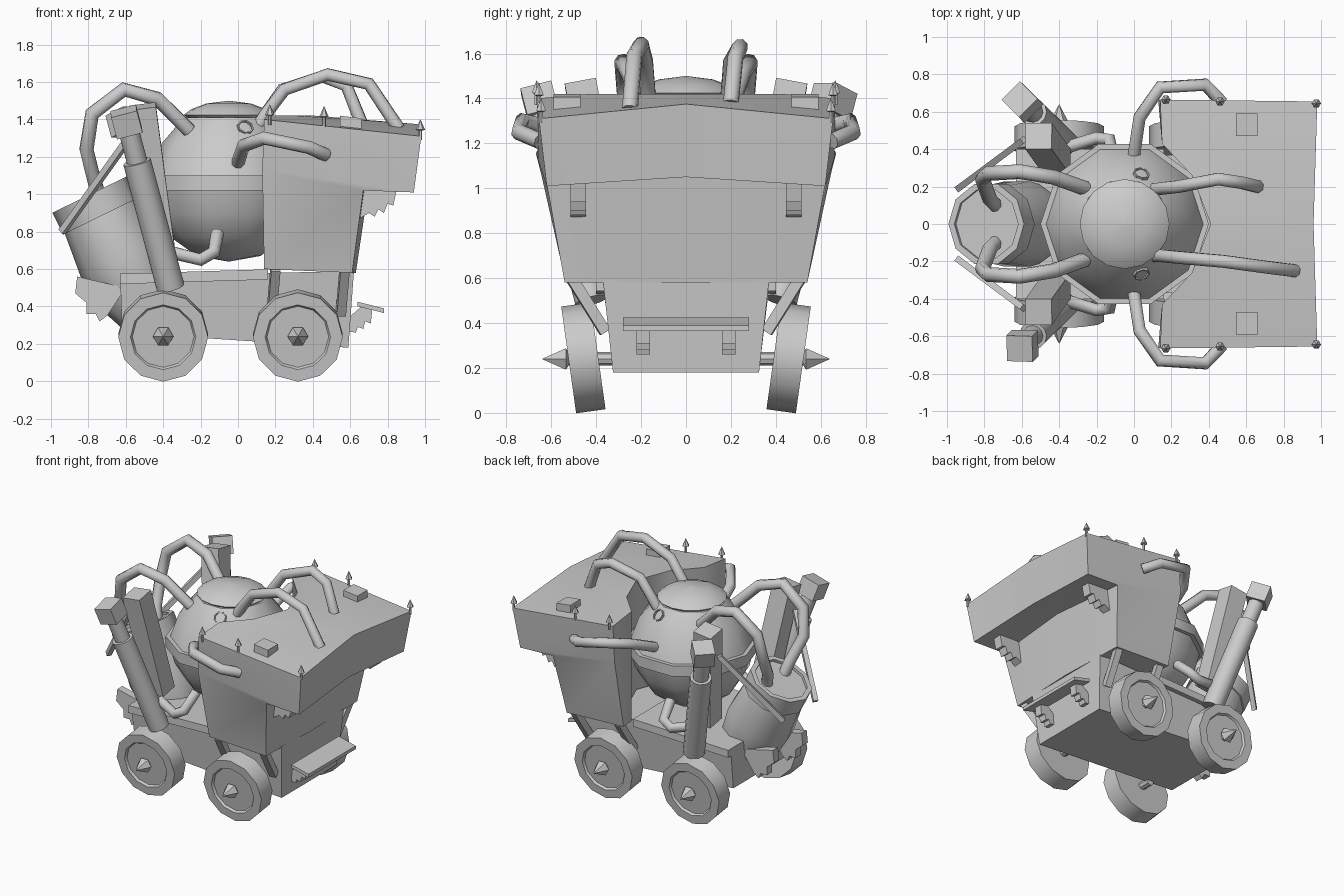
import bpy
import bmesh
import math
from mathutils import Vector, Quaternion

cube = bpy.data.objects.get("Cube")
if cube:
    bpy.data.objects.remove(cube, do_unlink=True)

grey = bpy.data.materials.new("plain grey")
grey.use_nodes = True
grey.diffuse_color = (0.6, 0.6, 0.6, 1)
grey.node_tree.nodes["Principled BSDF"].inputs["Base Color"].default_value = (0.6, 0.6, 0.6, 1)


def loft(name, rings, angle=40, fan_top=False):
    """Skin a list of rings with equal point counts and close both ends."""
    bm = bmesh.new()
    rows = [[bm.verts.new(p) for p in ring] for ring in rings]
    n = len(rows[0])
    for a, b in zip(rows, rows[1:]):
        for i in range(n):
            j = (i + 1) % n
            bm.faces.new((a[i], a[j], b[j], b[i]))
    bm.faces.new(rows[0])
    top = rows[-1]
    if fan_top:
        for i in range(1, n - 1):
            bm.faces.new((top[0], top[i], top[i + 1]))
    else:
        bm.faces.new(top)
    bmesh.ops.remove_doubles(bm, verts=bm.verts, dist=0.0005)
    bmesh.ops.recalc_face_normals(bm, faces=bm.faces)
    mesh = bpy.data.meshes.new(name)
    bm.to_mesh(mesh)
    bm.free()
    mesh.materials.append(grey)
    mesh.shade_smooth()
    mesh.set_sharp_from_angle(angle=math.radians(angle))
    obj = bpy.data.objects.new(name, mesh)
    bpy.context.collection.objects.link(obj)


def circle(centre, quat, r, sides, turn=0.0):
    ring = []
    for i in range(sides):
        a = turn + math.tau * i / sides
        ring.append(Vector(centre) + quat @ Vector((r * math.cos(a), r * math.sin(a), 0)))
    return ring


def lathe(name, loc, axis, profile, sides=12, turn=0.0):
    """Turn (radius, height) pairs round an axis through loc."""
    axis = Vector(axis).normalized()
    quat = Vector((0, 0, 1)).rotation_difference(axis)
    loft(name, [circle(Vector(loc) + axis * h, quat, max(r, 0.001), sides, turn) for r, h in profile])


def tube(name, pts, r=0.036, sides=8):
    """Bent pipe through points, mitred at the bends."""
    pts = [Vector(p) for p in pts]
    old, quat, rings = None, Quaternion(), []
    for i, p in enumerate(pts):
        t = Vector()
        if i:
            t += (p - pts[i - 1]).normalized()
        if i < len(pts) - 1:
            t += (pts[i + 1] - p).normalized()
        t.normalize()
        quat = t.to_track_quat('Z', 'Y') if old is None else old.rotation_difference(t) @ quat
        rings.append(circle(p, quat, r, sides, math.pi / sides))
        old = t
    loft(name, rings, angle=50)


def plate(name, outline, y, thick):
    """Side profile in x and z, given a thickness across y."""
    loft(name, [[(x, y + k * thick / 2, z) for x, z in outline] for k in (-1, 1)], angle=20)


def box(name, x0, x1, y0, y1, z0, z1, slope=0.0):
    ring = [(x0, y0), (x1, y0), (x1, y1), (x0, y1)]
    loft(name, [[(x, y, z + slope * (x - x0)) for x, y in ring] for z in (z0, z1)], angle=20)


def flip(pts, s):
    return [(x, s * y, z) for x, y, z in pts]


# Hood: plan outlines stacked upward, with a hollow back around the tank
def hood_ring(front_mid, front, back, hollow):
    half = [front_mid, front, back, (0.15, 0.43, hollow), (0.31, 0.26, hollow), (0.41, 0, hollow)]
    return half + [(x, -y, z) for x, y, z in half[-2:0:-1]]


loft("hood", [
    hood_ring((0.63, 0, 0.58), (0.61, 0.54, 0.58), (0.14, 0.54, 0.6), 0.6),
    hood_ring((0.70, 0, 1.05), (0.67, 0.62, 1.02), (0.13, 0.66, 1.13), 1.13),
    hood_ring((0.92, 0, 1.05), (0.94, 0.62, 1.01), (0.13, 0.66, 1.13), 1.13),
    hood_ring((0.96, 0, 1.375), (0.98, 0.655, 1.31), (0.14, 0.665, 1.4), 1.42),
], angle=50, fan_top=True)

# Chassis, deck and front apron
corners = [(-1, -1), (1, -1), (1, 1), (-1, 1)]
loft("chassis", [
    [(0.59 if a > 0 else -0.62, b * 0.325, 0.18 if a > 0 else 0.26) for a, b in corners],
    [(0.62 if a > 0 else -0.63, b * 0.37, 0.59 if a > 0 else 0.56) for a, b in corners],
], angle=20)
box("deck", -0.63, 0.16, -0.4, 0.4, 0.52, 0.575, 0.03)

# Brewing tank with a rim band and domed lid
lathe("tank", (-0.05, 0, 0), (0, 0, 1), [
    (0, 0.64), (0.17, 0.67), (0.31, 0.77), (0.39, 0.9), (0.42, 1.02), (0.45, 1.02),
    (0.45, 1.1), (0.42, 1.1), (0.36, 1.27), (0.24, 1.41)], 10)
lathe("tank_lid", (-0.05, 0, 0), (0, 0, 1),
      [(0.2, 1.39), (0.24, 1.425), (0.2, 1.455), (0.12, 1.485), (0, 1.5)], 16)

# Leaning rear barrel
lathe("rear_barrel", (-0.79, 0, 1.0), (-0.44, 0, 0.9), [
    (0.15, -0.75), (0.21, -0.6), (0.24, -0.38), (0.215, -0.13), (0.225, -0.13),
    (0.225, 0), (0.19, 0), (0.19, -0.02), (0, -0.02)], 10)

# Roof pipes of different reach
tube("left_roof_pipe", [(0.08, 0.18, 1.32), (0.15, 0.19, 1.43), (0.24, 0.2, 1.56),
                        (0.45, 0.24, 1.63), (0.58, 0.22, 1.58), (0.66, 0.2, 1.38)])
tube("right_roof_pipe", [(0.08, -0.17, 1.32), (0.15, -0.17, 1.43), (0.25, -0.18, 1.56),
                         (0.48, -0.2, 1.64), (0.7, -0.23, 1.59), (0.86, -0.25, 1.35)])

# Front step
box("step", 0.64, 0.78, -0.28, 0.28, 0.4, 0.425, -0.25)

teeth_high = [(0.65, 0.87), (0.70, 0.9), (0.73, 0.88), (0.75, 0.92), (0.78, 0.9),
              (0.80, 0.95), (0.83, 0.94), (0.85, 1.03), (0.66, 1.03)]
teeth_low = [(0.58, 0.27), (0.63, 0.26), (0.64, 0.29), (0.67, 0.28), (0.68, 0.32),
             (0.71, 0.31), (0.72, 0.4), (0.66, 0.4), (0.58, 0.33)]
teeth_rear = [(-0.86, 0.56), (-0.87, 0.47), (-0.81, 0.42), (-0.81, 0.36), (-0.76, 0.36),
              (-0.74, 0.32), (-0.7, 0.35), (-0.6, 0.5)]

for s, side in ((1, "left"), (-1, "right")):
    # Cambered wheels with spiked hubs
    for x, end in ((0.32, "front"), (-0.4, "rear")):
        lathe(f"{side}_{end}_wheel", (x, s * 0.457, 0.245), (0, s, -0.14), [
            (0, -0.066), (0.24, -0.066), (0.24, 0.066), (0.175, 0.066), (0.165, 0.05), (0, 0.05)],
            12)
        lathe(f"{side}_{end}_axle", (x, 0, 0.24), (0, s, 0), [(0.03, 0.3), (0.03, 0.54)], 8)
        lathe(f"{side}_{end}_hub_spike", (x, 0, 0.24), (0, s, 0),
              [(0.03, 0.52), (0.055, 0.535), (0, 0.64)], 6)

    # Hood struts
    for x in (0.18, 0.55):
        tube(f"{side}_hood_strut", flip([(x + 0.02, 0.51, 0.6), (x, 0.36, 0.36)], s), 0.035, 4)

    # Stepped exhaust stack with a box cap, turned to a corner on the left
    foot, head = Vector((-0.36, s * 0.42, 0.5)), Vector((-0.6, s * 0.655, 1.4))
    run = head - foot
    size = run.length
    lathe(f"{side}_stack", foot, run, [(0.075, 0), (0.075, size * 0.75), (0.055, size * 0.75),
                                       (0.055, size * 0.92)], 12)
    lathe(f"{side}_stack_cap", foot, run, [(0.1, size * 0.92), (0.1, size * 1.05)], 4,
          0 if s > 0 else math.pi / 4)

    # Square post beside the stack
    post = Vector((-0.41, s * 0.33, 0.72))
    rise = Vector((-0.51, s * 0.47, 1.47)) - post
    lathe(f"{side}_square_post", post, rise, [(0.1, 0), (0.1, rise.length)], 4, math.pi / 4)

    # Pipes from barrel to tank, tank to hood, and tank to deck
    tube(f"{side}_rear_pipe", flip([(-0.74, 0.1, 0.98), (-0.77, 0.13, 1.08), (-0.81, 0.24, 1.24),
                                    (-0.78, 0.27, 1.43), (-0.61, 0.28, 1.56), (-0.43, 0.25, 1.51),
                                    (-0.26, 0.19, 1.34)], s), 0.04)
    tube(f"{side}_side_pipe", flip([(0, 0.37, 1.17), (0.03, 0.57, 1.26), (0.14, 0.73, 1.3),
                                    (0.38, 0.745, 1.25), (0.47, 0.65, 1.21)], s))
    tube(f"{side}_drain_pipe", flip([(-0.36, 0.41, 0.69), (-0.2, 0.46, 0.65), (-0.13, 0.45, 0.69),
                                     (-0.11, 0.34, 0.79)], s))
    tube(f"{side}_brace_bar", flip([(-0.94, 0.19, 0.8), (-0.59, 0.45, 1.29)], s), 0.024, 4)

    # Tank porthole ring
    lathe(f"{side}_porthole", (0.04, s * 0.27, 1.36), (0.25, s * 0.75, 0.6),
          [(0.045, -0.04), (0.045, 0.005), (0.037, 0.005), (0.037, -0.01), (0, -0.01)], 8)

    # Roof hatches and edge spikes
    box(f"{side}_roof_hatch", 0.545, 0.66, s * 0.53 - 0.06, s * 0.53 + 0.06, 1.36, 1.42, -0.12)
    for x, y, z in ((0.975, 0.645, 1.31), (0.46, 0.655, 1.38), (0.17, 0.665, 1.39)):
        lathe(f"{side}_roof_spike", (x, s * y, z), (0, 0, 1),
              [(0.01, -0.02), (0.01, 0.03), (0.025, 0.035), (0, 0.09)], 6)

    # Toothed brackets
    plate(f"{side}_lip_bracket", teeth_high, s * 0.48, 0.07)
    plate(f"{side}_step_bracket", teeth_low, s * 0.19, 0.06)
    plate(f"{side}_rear_bracket", teeth_rear, s * 0.17, 0.06)
